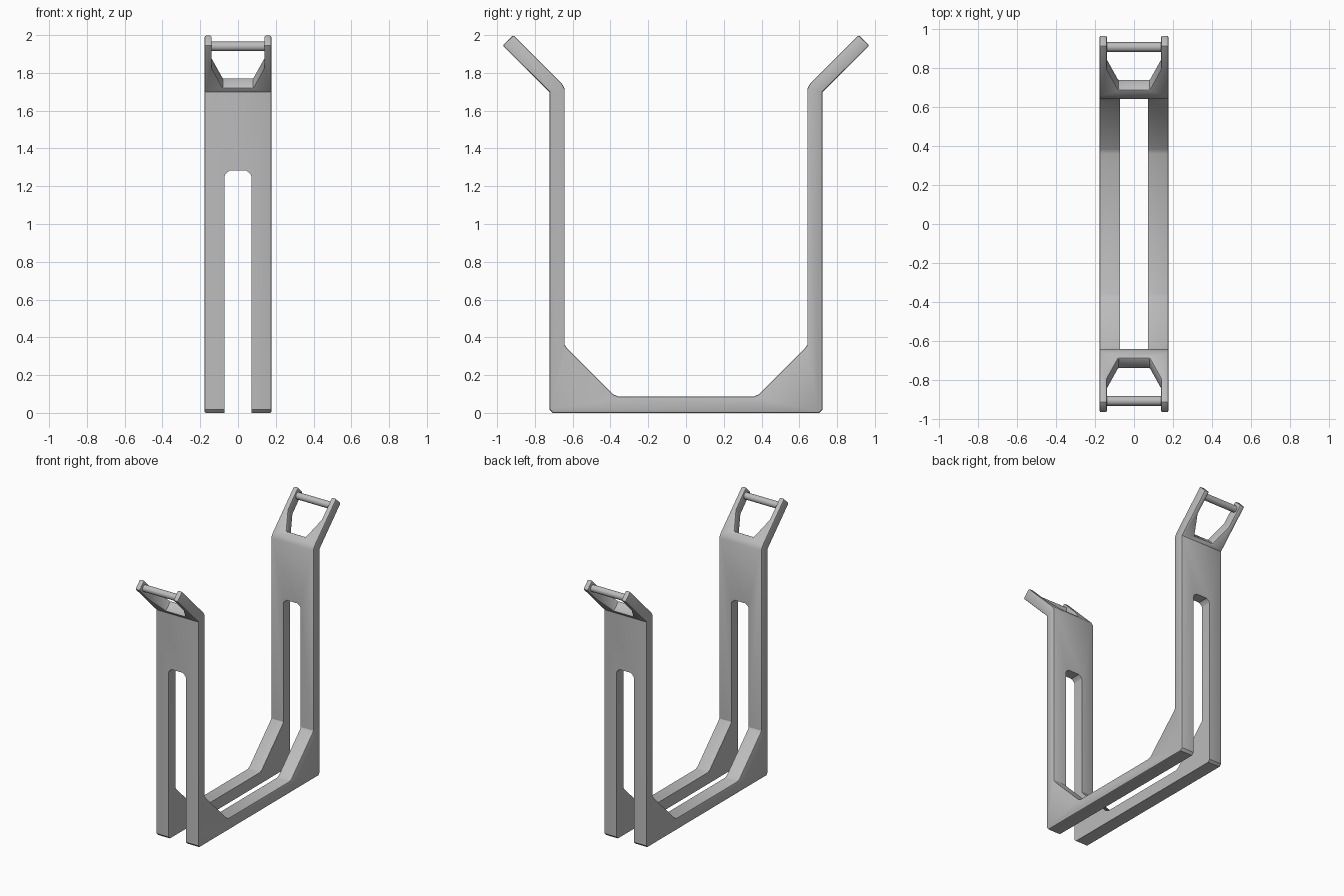
import bpy, bmesh, math
from mathutils import Vector, Matrix

old = bpy.data.objects.get("Cube")
if old:
    bpy.data.objects.remove(old)

HALF_W = 0.177      # half the strap width
THICK = 0.078       # plate thickness

grey = bpy.data.materials.new("plain_grey")
grey.use_nodes = True
grey.diffuse_color = (0.5, 0.5, 0.5, 1)
grey.node_tree.nodes["Principled BSDF"].inputs["Base Color"].default_value = (0.5, 0.5, 0.5, 1)


def prism(name, outline, origin, u, v, depth):
    """Extrude a 2D outline, placed on axes u and v, by depth both ways."""
    u, v, origin = Vector(u), Vector(v), Vector(origin)
    n = u.cross(v)
    bm = bmesh.new()
    face = bm.faces.new([bm.verts.new(origin + u * a + v * b - n * depth) for a, b in outline])
    moved = bmesh.ops.extrude_face_region(bm, geom=[face])["geom"]
    bmesh.ops.translate(bm, vec=n * depth * 2,
                        verts=[g for g in moved if isinstance(g, bmesh.types.BMVert)])
    bmesh.ops.recalc_face_normals(bm, faces=bm.faces)
    mesh = bpy.data.meshes.new(name)
    bm.to_mesh(mesh)
    bm.free()
    mesh.materials.append(grey)
    ob = bpy.data.objects.new(name, mesh)
    bpy.context.collection.objects.link(ob)
    return ob


def mirrored(half):
    return half + [(-a, b) for a, b in reversed(half)]


def cut(ob, cutter):
    mod = ob.modifiers.new("cut", "BOOLEAN")
    mod.object = cutter
    mod.solver = "EXACT"
    cutter.hide_render = True


# U-shaped frame with gussets and flared tips
side = [(0.705, 0), (0.722, 0.017), (0.722, 1.698), (0.97, 1.945), (0.914, 2.0),
        (0.658, 1.745), (0.642, 1.715), (0.642, 0.36), (0.632, 0.345),
        (0.385, 0.098), (0.36, 0.087)]
frame = prism("frame", mirrored(side), (0, 0, 0), (0, 1, 0), (0, 0, 1), HALF_W)

# Flared window open at the end of each tip
window = mirrored([(0.08, 0.03), (0.139, 0.18), (0.139, 0.6)])
r = math.sqrt(0.5)
cutters = []
for s in (-1, 1):
    c = prism("window_cutter", window, (0, s * 0.694, 1.726), (1, 0, 0), (0, s * r, r), 0.12)
    cut(frame, c)
    cutters.append(c)

# Soft edges
bevel = frame.modifiers.new("soft_edges", "BEVEL")
bevel.width = 0.008
bevel.segments = 2
bevel.limit_method = "ANGLE"
bevel.angle_limit = math.radians(50)

# Long slot through both uprights and the base
slot = mirrored([(0.072, -0.2), (0.072, 1.25), (0.066, 1.265), (0.045, 1.282)])
c = prism("slot_cutter", slot, (0, 0, 0), (1, 0, 0), (0, 0, 1), 1.2)
cut(frame, c)
cutters.append(c)

# Bake the cuts and drop the cutters
bpy.context.view_layer.update()
baked = bpy.data.meshes.new_from_object(frame.evaluated_get(bpy.context.evaluated_depsgraph_get()))
frame.modifiers.clear()
frame.data = baked
for c in cutters:
    bpy.data.objects.remove(c)

# Round crossbar between the prongs of each tip
parts = [frame]
for s, label in ((-1, "front"), (1, "back")):
    bm = bmesh.new()
    bmesh.ops.create_cone(bm, cap_ends=True, segments=24, radius1=0.025, radius2=0.025,
                          depth=0.29, matrix=Matrix.Rotation(math.pi / 2, 4, "Y"))
    mesh = bpy.data.meshes.new(label + "_crossbar")
    bm.to_mesh(mesh)
    bm.free()
    mesh.materials.append(grey)
    bar = bpy.data.objects.new(label + "_crossbar", mesh)
    bar.location = (0, s * 0.909, 1.94)
    bpy.context.collection.objects.link(bar)
    parts.append(bar)

# Smooth shading with sharp creases
bpy.ops.object.select_all(action="DESELECT")
for ob in parts:
    ob.select_set(True)
bpy.context.view_layer.objects.active = frame
bpy.ops.object.shade_smooth_by_angle(angle=math.radians(30))
